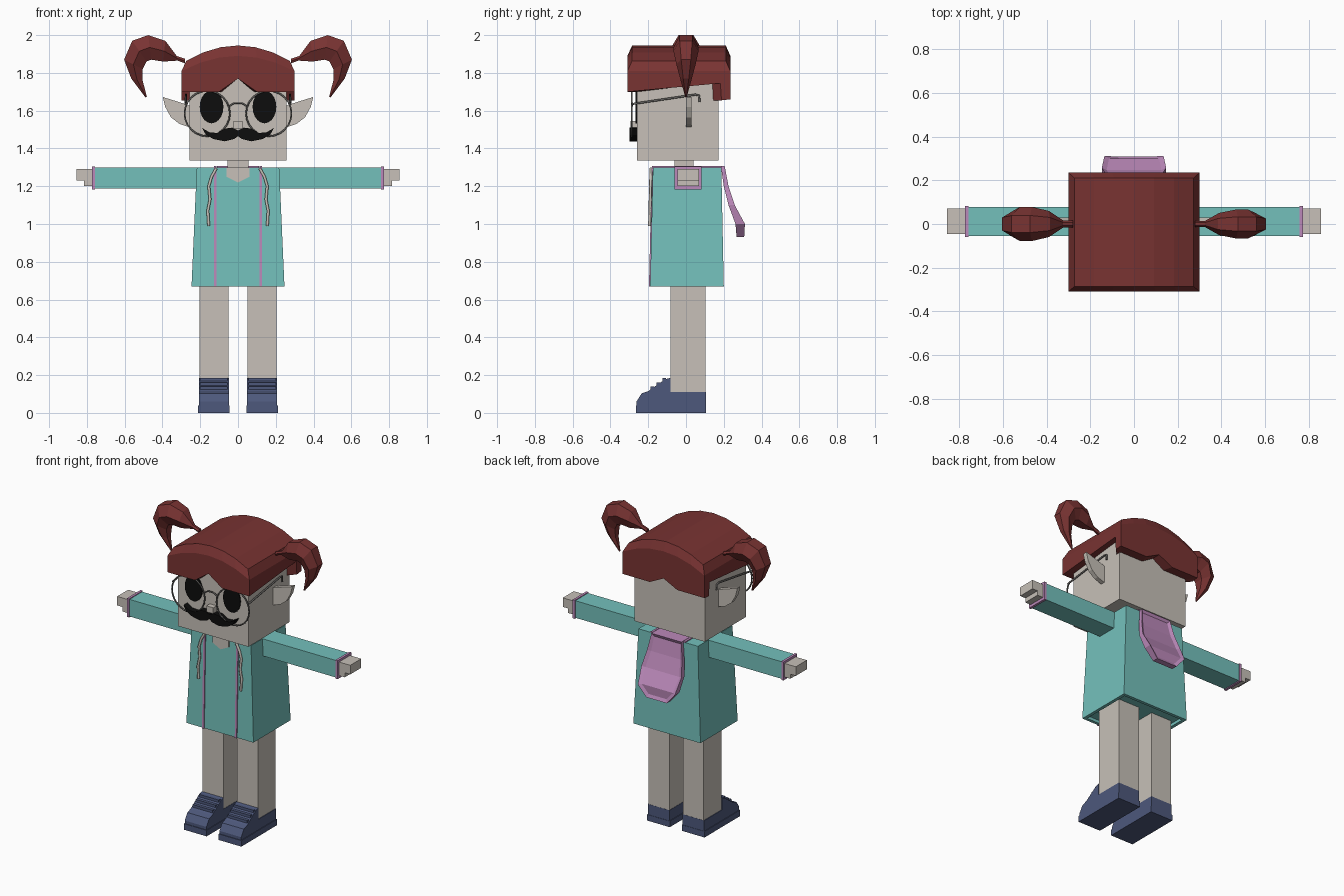
import bpy, bmesh
from math import sin, cos, pi

cube = bpy.data.objects.get("Cube")
if cube:
    bpy.data.objects.remove(cube)


def material(name, r, g, b):
    m = bpy.data.materials.new(name)
    m.use_nodes = True
    m.diffuse_color = (r, g, b, 1)
    m.node_tree.nodes["Principled BSDF"].inputs["Base Color"].default_value = (r, g, b, 1)
    return m


SKIN = material("stone skin", .57, .53, .48)
TEAL = material("teal cloth", .175, .53, .5)
LILAC = material("lilac trim", .5, .25, .49)
RED = material("dark red hair", .19, .033, .032)
NAVY = material("navy shoe", .075, .098, .2)
BLACK = material("black", .004, .004, .004)
METAL = material("grey metal", .13, .125, .12)


def finish(name, bm, mat):
    bmesh.ops.recalc_face_normals(bm, faces=bm.faces)
    me = bpy.data.meshes.new(name)
    bm.to_mesh(me)
    bm.free()
    me.materials.append(mat)
    ob = bpy.data.objects.new(name, me)
    bpy.context.collection.objects.link(ob)
    return ob


def loft(name, loops, mat, caps=True):
    """Skin a list of equally long closed loops."""
    bm = bmesh.new()
    rings = [[bm.verts.new(p) for p in loop] for loop in loops]
    n = len(rings[0])
    for a, b in zip(rings, rings[1:]):
        for i in range(n):
            j = (i + 1) % n
            bm.faces.new((a[i], a[j], b[j], b[i]))
    if caps:
        bm.faces.new(rings[0])
        bm.faces.new(rings[-1])
    return finish(name, bm, mat)


def rect(x0, x1, y0, y1, z):
    return [(x0, y0, z), (x1, y0, z), (x1, y1, z), (x0, y1, z)]


def box(name, x, y, z, mat):
    return loft(name, [rect(*x, *y, z[0]), rect(*x, *y, z[1])], mat)


def plate(name, outline, y0, y1, mat):
    """Extrude an (x, z) outline along y."""
    return loft(name, [[(x, y, z) for x, z in outline] for y in (y0, y1)], mat)


def tube(name, points, radius, mat, cyclic=False):
    cu = bpy.data.curves.new(name, "CURVE")
    cu.dimensions = "3D"
    cu.bevel_depth = radius
    cu.bevel_resolution = 1
    cu.use_fill_caps = True
    sp = cu.splines.new("POLY")
    sp.points.add(len(points) - 1)
    for p, co in zip(sp.points, points):
        p.co = (*co, 1)
    sp.use_cyclic_u = cyclic
    tmp = bpy.data.objects.new(name + " path", cu)
    bpy.context.collection.objects.link(tmp)
    deps = bpy.context.evaluated_depsgraph_get()
    me = bpy.data.meshes.new_from_object(tmp.evaluated_get(deps))
    bpy.data.objects.remove(tmp)
    me.materials.clear()
    me.materials.append(mat)
    ob = bpy.data.objects.new(name, me)
    bpy.context.collection.objects.link(ob)


def ellipse(cx, cz, rx, rz, n):
    return [(cx + rx * cos(2 * pi * i / n), cz + rz * sin(2 * pi * i / n)) for i in range(n)]


# Head, neck and nose
box("head", (-.258, .258), (-.26, .172), (1.335, 1.8), SKIN)
box("neck", (-.055, .055), (-.06, .04), (1.28, 1.34), SKIN)
box("nose", (-.025, .025), (-.295, -.255), (1.505, 1.545), SKIN)

# Hair cap: crest, band, fringe with a centre notch, longer back
xs = (-.3, -.2, -.1, 0, .1, .2, .3)
front = [(x, -.31, 1.77 if x == 0 else 1.7) for x in xs]
side = [(.3, .182, 1.745), (.3, .188, 1.655)]
back = [(x, .235, 1.71 if x == 0 else 1.66) for x in reversed(xs)]
rim = front + side + back + [(-x, y, z) for x, y, z in reversed(side)]
CY = -.037


def crown(scale, drop):
    return [(x * scale, CY + (y - CY) * scale, 1.945 - .9 * x * x - drop) for x, y, z in rim]


inner = [(x * .84, CY + (y - CY) * .78, z) for x, y, z in rim]
loft("hair_band", [crown(.91, 0), crown(1, .055), rim, inner], RED, caps=False)
bm = bmesh.new()
top = [bm.verts.new(p) for p in crown(.91, 0)]
n = len(xs)
for i in range(n - 1):
    a, b = n + 2 + (n - 2 - i), n + 2 + (n - 1 - i)
    bm.faces.new((top[i], top[i + 1], top[a], top[b]))
ob = finish("hair_crown", bm, RED)
if ob.data.polygons[0].normal.z < 0:
    ob.data.flip_normals()

# Pigtails: outer edge, inner edge, half depth
tail = [((.28, 1.875), (.28, 1.85), .015), ((.325, 1.89), (.32, 1.865), .015),
        ((.385, 1.97), (.395, 1.86), .06), ((.475, 2.0), (.46, 1.87), .078),
        ((.56, 1.97), (.485, 1.86), .078), ((.603, 1.87), (.505, 1.82), .06),
        ((.565, 1.77), (.505, 1.76), .035), ((.49, 1.67), (.482, 1.672), .004)]
for s, label, depth in ((1, "left", .85), (-1, "right", 1)):
    loops = []
    for (ox, oz), (ix, iz), h in tail:
        cx, cz, dx, dz = (ox + ix) / 2, (oz + iz) / 2, (ox - ix) / 2, (oz - iz) / 2
        h *= depth
        loops.append([(s * (cx + k * dx), y, cz + k * dz) for k, y in
                      ((1, -h / 2), (1, h / 2), (0, h), (-1, h / 2), (-1, -h / 2), (0, -h))])
    loft(label + "_pigtail", loops, RED)

# Moustache
half = [(.03, 1.51), (.07, 1.505), (.11, 1.482), (.15, 1.485), (.19, 1.508),
        (.17, 1.472), (.13, 1.45), (.07, 1.438), (.02, 1.45)]
plate("moustache", [(0, 1.495)] + half + [(0, 1.465)] + [(-x, z) for x, z in reversed(half)],
      -.3, -.258, BLACK)

# Glasses bridge
tube("glasses_bridge", [(x, -.285, z) for x, z in ((-.045, 1.625), (-.02, 1.64), (.02, 1.64), (.045, 1.625))],
     .005, METAL)

# Coat body with hollow hem, neckline and collar
loft("coat", [rect(-.218, .218, -.175, .187, 1.3), rect(-.246, .246, -.19, .2, .67),
              rect(-.225, .225, -.17, .18, .67), rect(-.225, .225, -.17, .18, .69)], TEAL)
plate("neckline", [(-.06, 1.298), (.06, 1.298), (.06, 1.25), (0, 1.22), (-.06, 1.25)], -.183, -.174, SKIN)
box("collar", (-.11, .11), (.05, .192), (1.298, 1.306), LILAC)

# Hood hanging on the back: height, near y, far y, half width
rows = [(1.306, .185, .205, .11), (1.2, .2, .225, .128), (1.1, .225, .258, .147),
        (1.0, .262, .312, .135), (.93, .268, .308, .075)]
hood = bmesh.new()
near = [[hood.verts.new((s * w, a, z)) for s in (-1, 1)] for z, a, b, w in rows]
far = [[hood.verts.new((s * w, b, z)) for s in (-1, 1)] for z, a, b, w in rows]
panel = []
for i in range(len(rows) - 1):
    j = i + 1
    hood.faces.new((near[i][0], near[i][1], near[j][1], near[j][0]))
    panel.append(hood.faces.new((far[i][1], far[i][0], far[j][0], far[j][1])))
    for k in (0, 1):
        hood.faces.new((near[i][k], far[i][k], far[j][k], near[j][k]))
for i in (0, -1):
    hood.faces.new((near[i][0], near[i][1], far[i][1], far[i][0]))
bmesh.ops.recalc_face_normals(hood, faces=hood.faces)
bmesh.ops.inset_region(hood, faces=panel, thickness=.022, depth=-.012)
finish("hood", hood, LILAC)

# Paired parts
shoe = [(.105, 0), (.105, .11), (-.083, .11), (-.083, .185), (-.11, .178), (-.2, .115),
        (-.235, .103), (-.262, .06), (-.262, 0)]
ear = [(.25, 1.625), (.31, 1.645), (.398, 1.672), (.385, 1.62), (.355, 1.565), (.31, 1.53), (.25, 1.51)]
cord = [(.115, 1.295), (.14, 1.25), (.155, 1.2), (.148, 1.13), (.16, 1.07), (.155, .99)]
for s, label in ((1, "left_"), (-1, "right_")):
    def span(a, b):
        return sorted((s * a, s * b))

    # Face details
    plate(label + "eye", ellipse(s * .14, 1.62, .063, .087, 20), -.267, -.258, BLACK)
    plate(label + "ear", [(s * x, z) for x, z in ear], 0, .03, SKIN)
    tube(label + "lens_rim", [(x, -.287, z) for x, z in ellipse(s * .163, 1.585, .12, .12, 24)],
         .005, METAL, True)
    tube(label + "glasses_arm", [(s * x, y, z) for x, y, z in
         ((.278, -.287, 1.635), (.275, .05, 1.685), (.275, .07, 1.68), (.275, .072, 1.645))], .006, METAL)

    # Sleeve, cuff and hand with a short finger step
    box(label + "sleeve", span(.2, .77), (-.055, .078), (1.187, 1.3), TEAL)
    box(label + "cuff", span(.757, .773), (-.06, .083), (1.182, 1.305), LILAC)
    box(label + "palm", span(.76, .815), (-.045, .07), (1.2, 1.29), SKIN)
    box(label + "fingers", span(.81, .855), (-.045, .07), (1.23, 1.29), SKIN)

    # Coat trim and drawstring
    x0, x1 = span(.113, .127)
    loft(label + "coat_trim", [rect(x0, x1, -.181, -.17, 1.306), rect(x0, x1, -.196, -.185, .668)], LILAC)
    box(label + "shoulder_trim", (x0, x1), (-.18, .19), (1.298, 1.306), LILAC)
    tube(label + "drawstring", [(s * x, -.185 - (1.3 - z) * .024, z) for x, z in cord], .008, SKIN)

    # Leg and shoe with sole and laces
    box(label + "leg", span(.05, .203), (-.083, .104), (.1, .7), SKIN)
    loft(label + "shoe", [[(s * x, y, z) for y, z in shoe] for x in (.048, .207)], NAVY)
    box(label + "sole", span(.044, .211), (-.266, .107), (0, .04), NAVY)
    for i in range(3):
        y, z = -.115 - .032 * i, .172 - .022 * i
        box(label + "lace_%d" % (i + 1), span(.055, .2), (y - .01, y + .01), (z - .02, z + .012), NAVY)
